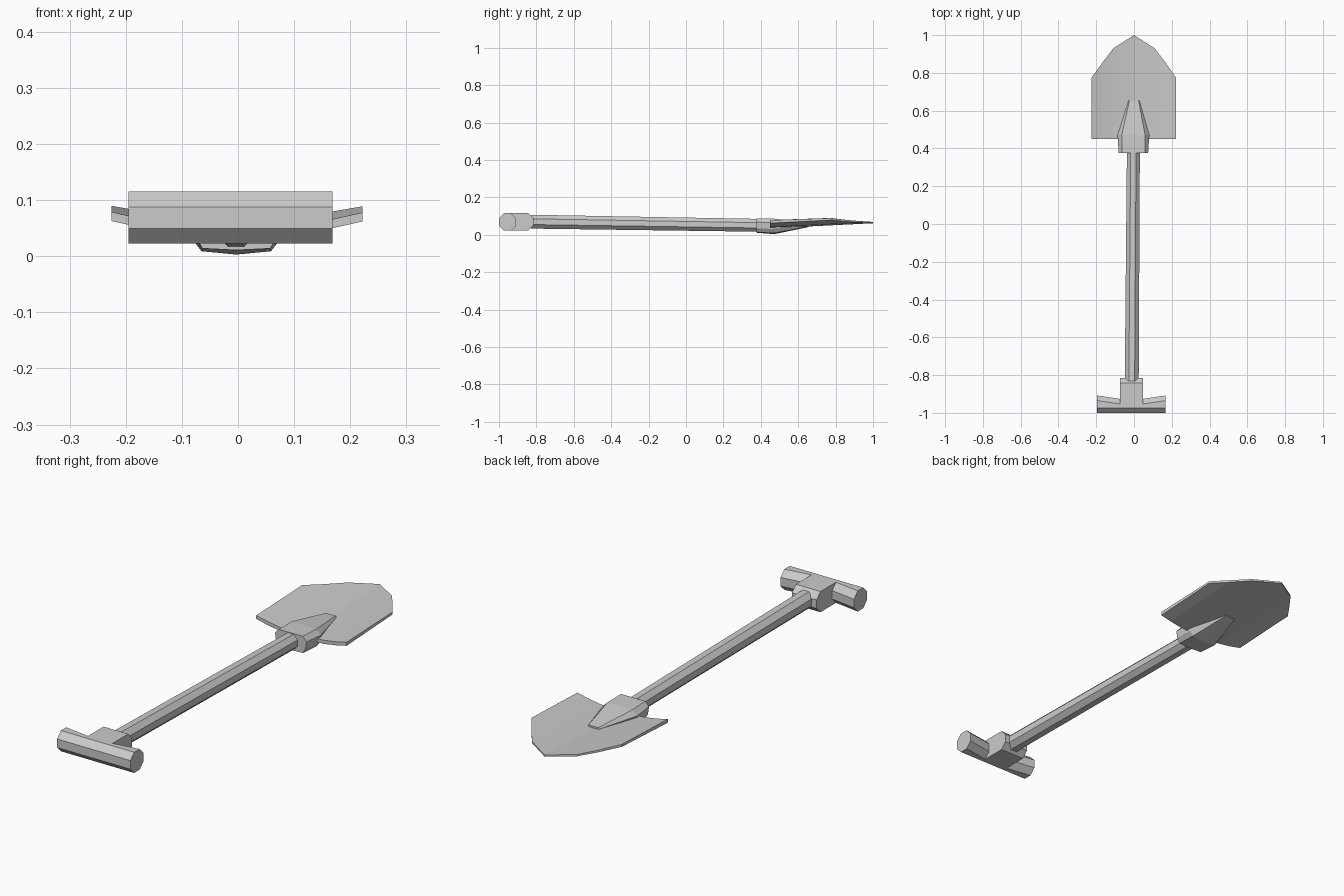
import bpy, bmesh, math
from mathutils import Vector

if "Cube" in bpy.data.objects:
    bpy.data.objects.remove(bpy.data.objects["Cube"])


def finish(name, bm):
    bmesh.ops.recalc_face_normals(bm, faces=bm.faces)
    mesh = bpy.data.meshes.new(name)
    bm.to_mesh(mesh)
    bm.free()
    obj = bpy.data.objects.new(name, mesh)
    bpy.context.collection.objects.link(obj)
    return obj


def loft(name, rings):
    """Skin equal-length closed rings and cap both ends."""
    bm = bmesh.new()
    loops = [[bm.verts.new(p) for p in ring] for ring in rings]
    n = len(rings[0])
    for a, b in zip(loops, loops[1:]):
        for i in range(n):
            j = (i + 1) % n
            bm.faces.new((a[i], a[j], b[j], b[i]))
    bm.faces.new(loops[0])
    bm.faces.new(loops[-1])
    return finish(name, bm)


def octagon(r):
    return [(r * math.cos(math.radians(22.5 + 45 * i)),
             r * math.sin(math.radians(22.5 + 45 * i))) for i in range(8)]


# Grip: octagonal bar, its rear side pinched towards the middle
def grip_ring(x, pinch):
    return [(x, -0.954 + u - (pinch if u > 0 else 0), 0.069 + v)
            for u, v in octagon(0.05)]


loft("grip", [grip_ring(-0.195, 0), grip_ring(-0.075, 0.018),
              grip_ring(0.047, 0.018), grip_ring(0.168, 0)])


# Grip block: stretched octagon extruded across the grip
def block_ring(x):
    return [(x, (-0.862 if u > 0 else -0.946) + u, 0.069 + v)
            for u, v in octagon(0.05)]


loft("grip_block", [block_ring(-0.075), block_ring(0.047)])


# Shaft: octagonal rod, slightly sloping
def shaft_ring(x, y, z, r):
    return [(x + u, y, z + v) for u, v in octagon(r)]


loft("shaft", [shaft_ring(-0.012, -0.83, 0.070, 0.040),
               shaft_ring(-0.003, 0.42, 0.050, 0.037)])


# Socket: chamfered collar tapering onto the blade, low ridge underneath
def socket_ring(x, y, half, flat, low, high, chamfer, ridge):
    pts = [(flat, high), (half, high - chamfer), (half - 0.005, low + chamfer),
           (flat, low), (0, low - ridge),
           (-flat, low), (-half + 0.005, low + chamfer), (-half, high - chamfer),
           (-flat, high)]
    return [(x + u, y, v) for u, v in pts]


loft("socket", [socket_ring(-0.003, 0.377, 0.078, 0.060, 0.014, 0.088, 0.020, 0.003),
                socket_ring(-0.003, 0.470, 0.084, 0.062, 0.009, 0.086, 0.022, 0.006),
                socket_ring(0.000, 0.655, 0.028, 0.024, 0.043, 0.065, 0.006, 0.002)])

# Blade: dished plate following a pointed outline
outline = [(-0.225, 0.775), (-0.168, 0.853), (-0.11, 0.93), (0, 1.0),
           (0.11, 0.93), (0.168, 0.853), (0.222, 0.775)]


def blade_point(x, y, top):
    z = 0.034 + 0.05 * (y - 0.45) + 0.028 * (x / 0.222) ** 2
    thick = 0.016 - 0.016 * max(0, y - 0.45)
    return Vector((x, y, z + (thick if top else 0)))


bm = bmesh.new()
layers = []
for top in (False, True):
    rows = [[bm.verts.new(blade_point(x, 0.45 + (end - 0.45) * t, top))
             for x, end in outline] for t in (0, 0.5, 1)]
    for a, b in zip(rows, rows[1:]):
        for i in range(len(outline) - 1):
            bm.faces.new((a[i], a[i + 1], b[i + 1], b[i]))
    rim = rows[0] + [rows[1][-1]] + rows[2][::-1] + [rows[1][0]]
    layers.append(rim)
for i in range(len(layers[0])):
    j = (i + 1) % len(layers[0])
    bm.faces.new((layers[0][i], layers[0][j], layers[1][j], layers[1][i]))
finish("blade", bm)
